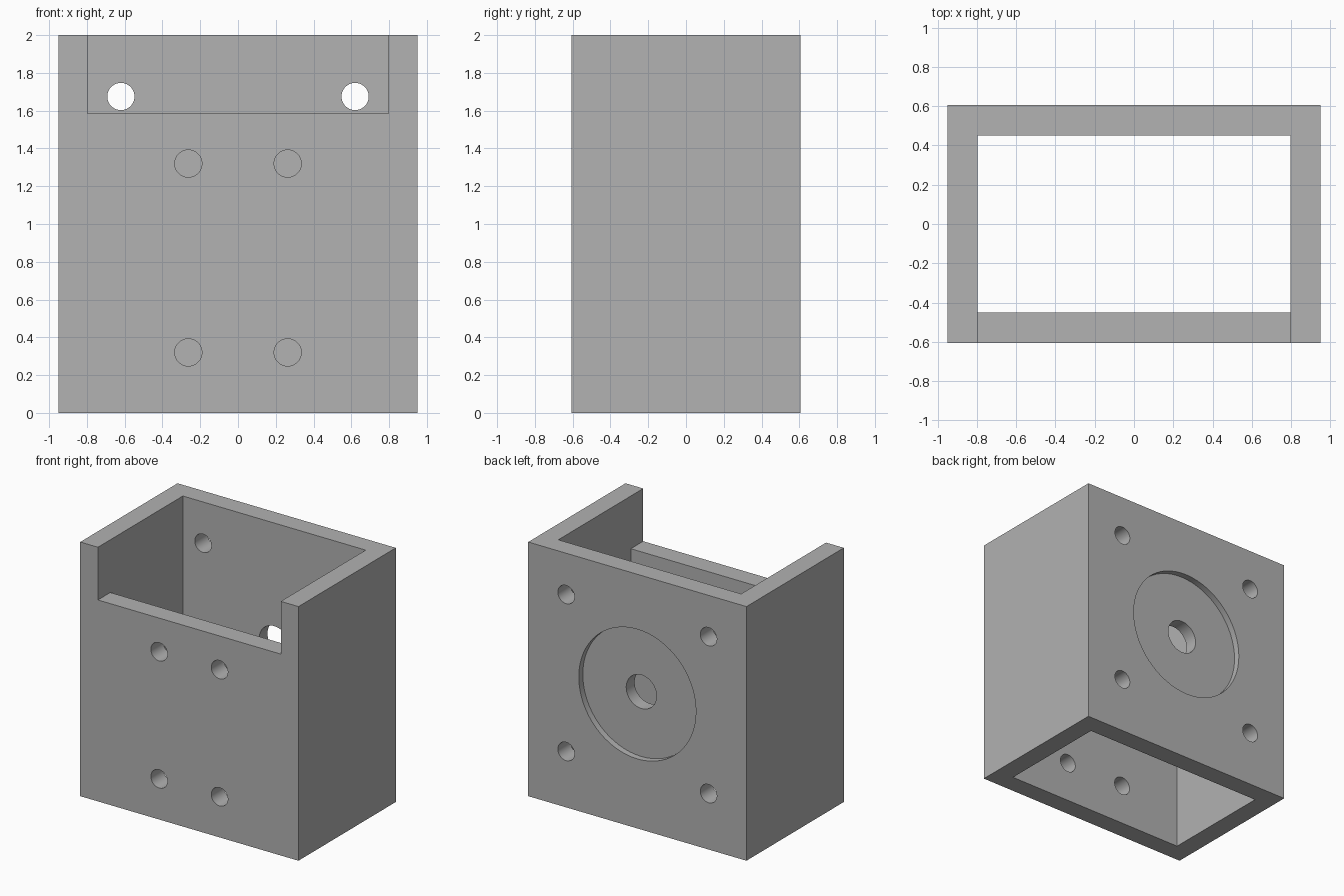
import bpy

cube = bpy.data.objects.get("Cube")
if cube:
    bpy.data.objects.remove(cube, do_unlink=True)

W, D, H = 0.95, 0.605, 2.0      # half width, half depth, height
WALL = 0.154
IN_X, IN_Y = W - WALL, D - WALL
HOLE_R = 0.072

grey = bpy.data.materials.new("plain grey")
grey.use_nodes = True
colour = (0.445, 0.445, 0.445, 1)
grey.diffuse_color = colour
grey.node_tree.nodes["Principled BSDF"].inputs["Base Color"].default_value = colour


def box(name, lo, hi):
    centre = [(a + b) / 2 for a, b in zip(lo, hi)]
    bpy.ops.mesh.primitive_cube_add(size=1, location=centre)
    ob = bpy.context.object
    ob.name = name
    ob.scale = [b - a for a, b in zip(lo, hi)]
    bpy.ops.object.transform_apply(location=True, rotation=True, scale=True)
    return ob


def bore(name, x, z, radius, y0, y1):
    """Cylinder along y, running from y0 to y1."""
    bpy.ops.mesh.primitive_cylinder_add(
        vertices=64, radius=radius, depth=y1 - y0,
        location=(x, (y0 + y1) / 2, z), rotation=(1.5707963, 0, 0))
    ob = bpy.context.object
    ob.name = name
    bpy.ops.object.transform_apply(location=True, rotation=True, scale=True)
    return ob


def cut(target, cutter):
    cutter.hide_render = True
    mod = target.modifiers.new(cutter.name, "BOOLEAN")
    mod.operation = "DIFFERENCE"
    mod.solver = "EXACT"
    mod.object = cutter
    bpy.context.view_layer.objects.active = target
    bpy.ops.object.modifier_apply(modifier=mod.name)
    bpy.data.objects.remove(cutter, do_unlink=True)


# Rectangular tube, open at top and bottom
housing = box("motor_housing", (-W, -D, 0), (W, D, H))
housing.data.materials.append(grey)
cut(housing, box("cavity", (-IN_X, -IN_Y, -0.1), (IN_X, IN_Y, H + 0.1)))

# Notch in the top of the front wall
cut(housing, box("front_notch", (-IN_X, -D - 0.1, 1.585), (IN_X, 0, H + 0.1)))

# Four mounting holes in each of the front and back walls
for x in (-1, 1):
    for z in (0.32, 1.32):
        cut(housing, bore("front_hole", x * 0.263, z, HOLE_R, -D - 0.1, -IN_Y + 0.1))
    for z in (0.44, 1.675):
        cut(housing, bore("back_hole", x * 0.62, z, HOLE_R, IN_Y - 0.1, D + 0.1))

# Round recess and shaft hole in the back wall
cut(housing, bore("back_recess", 0, 1.057, 0.51, D - 0.05, D + 0.1))
cut(housing, bore("shaft_hole", 0, 1.057, 0.132, IN_Y - 0.1, D + 0.1))

# Smooth bores, crisp edges
bpy.ops.object.select_all(action="DESELECT")
housing.select_set(True)
bpy.context.view_layer.objects.active = housing
bpy.ops.object.shade_smooth_by_angle(angle=0.5)
